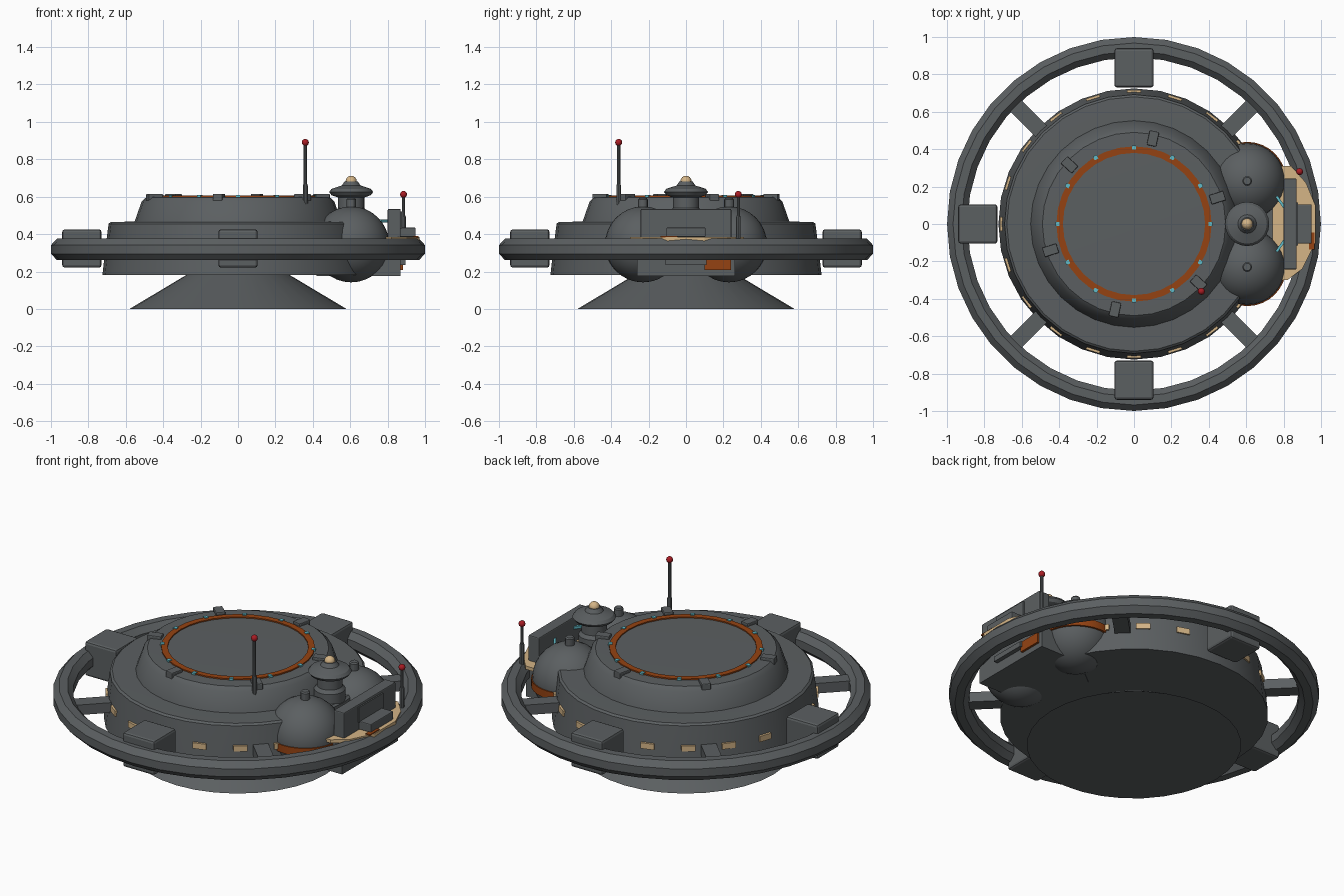
import bpy, bmesh
from math import sin, cos, pi, radians, atan2
from mathutils import Vector

if "Cube" in bpy.data.objects:
    bpy.data.objects.remove(bpy.data.objects["Cube"])


def material(name, rgb):
    m = bpy.data.materials.new(name)
    m.diffuse_color = (*rgb, 1)
    m.use_nodes = True
    m.node_tree.nodes["Principled BSDF"].inputs["Base Color"].default_value = m.diffuse_color
    return m


GREY = material("dark grey", (0.105, 0.115, 0.12))
ORANGE = material("burnt orange", (0.30, 0.055, 0.006))
TAN = material("warm tan", (0.66, 0.46, 0.24))
CYAN = material("light cyan", (0.12, 0.50, 0.58))
RED = material("red", (0.40, 0.012, 0.018))


def finish(name, bm, mat, loc=(0, 0, 0), rot=0, smooth=None):
    bmesh.ops.recalc_face_normals(bm, faces=bm.faces)
    me = bpy.data.meshes.new(name)
    bm.to_mesh(me)
    bm.free()
    me.materials.append(mat)
    ob = bpy.data.objects.new(name, me)
    bpy.context.collection.objects.link(ob)
    ob.location = loc
    ob.rotation_euler.z = rot
    if smooth:
        bpy.ops.object.select_all(action='DESELECT')
        bpy.context.view_layer.objects.active = ob
        ob.select_set(True)
        bpy.ops.object.shade_smooth_by_angle(angle=radians(smooth))
    return ob


def lathe(name, profile, mat, loc=(0, 0, 0), n=32, smooth=30, closed=False):
    """Revolve (radius, height) points; closed joins the last point to the first."""
    bm = bmesh.new()
    rings = [[bm.verts.new((r * cos(2 * pi * i / n), r * sin(2 * pi * i / n), z))
              for i in range(n)] for r, z in profile]
    pairs = list(zip(rings, rings[1:])) + ([(rings[-1], rings[0])] if closed else [])
    for a, b in pairs:
        for i in range(n):
            j = (i + 1) % n
            bm.faces.new((a[i], a[j], b[j], b[i]))
    if not closed:
        bm.faces.new(rings[0])
        bm.faces.new(rings[-1])
    return finish(name, bm, mat, loc, smooth=smooth)


def box(name, size, loc, mat, rot=0, bevel=0):
    bm = bmesh.new()
    bmesh.ops.create_cube(bm, size=1)
    bmesh.ops.scale(bm, vec=size, verts=bm.verts)
    if bevel:
        bmesh.ops.bevel(bm, geom=bm.edges[:], offset=bevel, segments=2,
                        profile=0.5, affect='EDGES')
    return finish(name, bm, mat, loc, rot)


def ball(name, r, loc, mat, n=32):
    bm = bmesh.new()
    bmesh.ops.create_uvsphere(bm, u_segments=n, v_segments=n // 2, radius=r)
    return finish(name, bm, mat, loc, smooth=40)


def polar(r, a, z):
    return (r * cos(a), r * sin(a), z)


# Landing cone, main hull and upper deck
lathe("base_cone", [(0.58, 0), (0.27, 0.185)], GREY)
lathe("main_hull", [(0.725, 0.18), (0.712, 0.30), (0.692, 0.455), (0.68, 0.465),
                    (0.54, 0.467)], GREY)
lathe("upper_deck", [(0.555, 0.46), (0.55, 0.475), (0.515, 0.575), (0.49, 0.597),
                     (0.40, 0.599)], GREY)

# Deck trim band with lights, and roof clamps
lathe("trim_band", [(0.38, 0.59), (0.415, 0.59), (0.415, 0.606), (0.38, 0.606)],
      ORANGE, closed=True)
for i in range(12):
    a = radians(30 * i)
    box("deck_light", (0.022, 0.022, 0.012), polar(0.41, a, 0.604), CYAN, a)
for i in range(6):
    a = radians(17.5 + 60 * i)
    box("roof_clamp", (0.08, 0.052, 0.05), polar(0.468, a, 0.59), GREY, a, 0.005)

# Outer ring, octagonal in section
ring = [(0.945 + 0.059 * cos(pi / 8 + k * pi / 4), 0.318 + 0.062 * sin(pi / 8 + k * pi / 4))
        for k in range(8)]
lathe("outer_ring", ring, GREY, n=36, closed=True, smooth=20)

# Spokes and ring thrusters
for k in range(4):
    a = radians(45 + 90 * k)
    box("ring_spoke", (0.25, 0.085, 0.06), polar(0.80, a, 0.318), GREY, a)
for k in (1, 2, 3):
    a = radians(90 * k)
    box("ring_thruster", (0.21, 0.21, 0.205), polar(0.835, a, 0.323), GREY, a, 0.014)

# Hull windows, skipping the side covered by the pod
for i in range(2, 19):
    a = radians(18 * i)
    box("hull_window", (0.016, 0.076, 0.034), polar(0.708, a, 0.33), TAN, a)

# Twin side tanks with belts and caps
for s in (-1, 1):
    y = 0.23 * s
    ball("side_tank", 0.203, (0.605, y, 0.345), GREY)
    lathe("tank_belt", [(0.19, 0.30), (0.209, 0.30), (0.209, 0.345), (0.19, 0.345)],
          ORANGE, (0.605, y, 0), closed=True)
    lathe("tank_cap", [(0.026, 0.52), (0.026, 0.585), (0.02, 0.592)], GREY,
          (0.605, y, 0), n=12)
    # Feed pipe behind the control panel
    box("feed_pipe", (0.08, 0.014, 0.014), (0.785, 0.115 * s, 0.47), CYAN,
        radians(-55 * s))

# Central tower with saucer cap and lamp
lathe("tower", [(0.085, 0.30), (0.085, 0.52), (0.07, 0.54), (0.07, 0.61)], GREY,
      (0.605, 0, 0), n=24)
lathe("tower_cap", [(0.06, 0.592), (0.105, 0.608), (0.118, 0.625), (0.105, 0.642),
                    (0.05, 0.66), (0.035, 0.682)], GREY, (0.605, 0, 0), n=24)
ball("tower_lamp", 0.03, (0.605, 0, 0.682), TAN, 16)

# Dock body, tapering back into the hull
bm = bmesh.new()
outline = [(0.42, -0.12), (0.60, -0.262), (0.87, -0.262),
           (0.87, 0.262), (0.60, 0.262), (0.42, 0.12)]
base = bm.faces.new([bm.verts.new((x, y, 0.176)) for x, y in outline])
top = bmesh.ops.extrude_face_region(bm, geom=[base])
bmesh.ops.translate(bm, vec=(0, 0, 0.185),
                    verts=[v for v in top['geom'] if isinstance(v, bmesh.types.BMVert)])
finish("dock_body", bm, GREY)

# Tan landing deck over the ring
bm = bmesh.new()
outline = [(0.74, -0.30), (0.82, -0.30), (0.90, -0.24), (0.97, -0.10),
           (0.97, 0.10), (0.92, 0.22), (0.84, 0.31), (0.74, 0.31)]
base = bm.faces.new([bm.verts.new((x, y, 0.364)) for x, y in outline])
top = bmesh.ops.extrude_face_region(bm, geom=[base])
bmesh.ops.translate(bm, vec=(0, 0, 0.02),
                    verts=[v for v in top['geom'] if isinstance(v, bmesh.types.BMVert)])
finish("landing_deck", bm, TAN)

# Control panel, console and dock details
box("control_panel", (0.07, 0.485, 0.165), (0.835, 0, 0.452), GREY, 0, 0.006)
box("panel_plate", (0.012, 0.23, 0.09), (0.872, 0, 0.475), GREY)
box("console", (0.09, 0.21, 0.05), (0.905, 0, 0.41), GREY, 0, 0.005)
box("dock_hatch", (0.02, 0.14, 0.06), (0.873, 0.17, 0.237), ORANGE)
box("dock_step", (0.03, 0.22, 0.03), (0.88, 0, 0.25), GREY)
box("deck_marker", (0.03, 0.09, 0.008), (0.95, -0.09, 0.386), ORANGE)

# Antennas with red tips
for x, y, z0, z1 in ((0.36, -0.36, 0.54, 0.89), (0.885, 0.28, 0.37, 0.612)):
    lathe("antenna_mast", [(0.013, z0), (0.013, z0 + 0.12), (0.009, z0 + 0.13), (0.009, z1)],
          GREY, (x, y, 0), n=10)
    ball("antenna_tip", 0.019, (x, y, z1), RED, 12)
